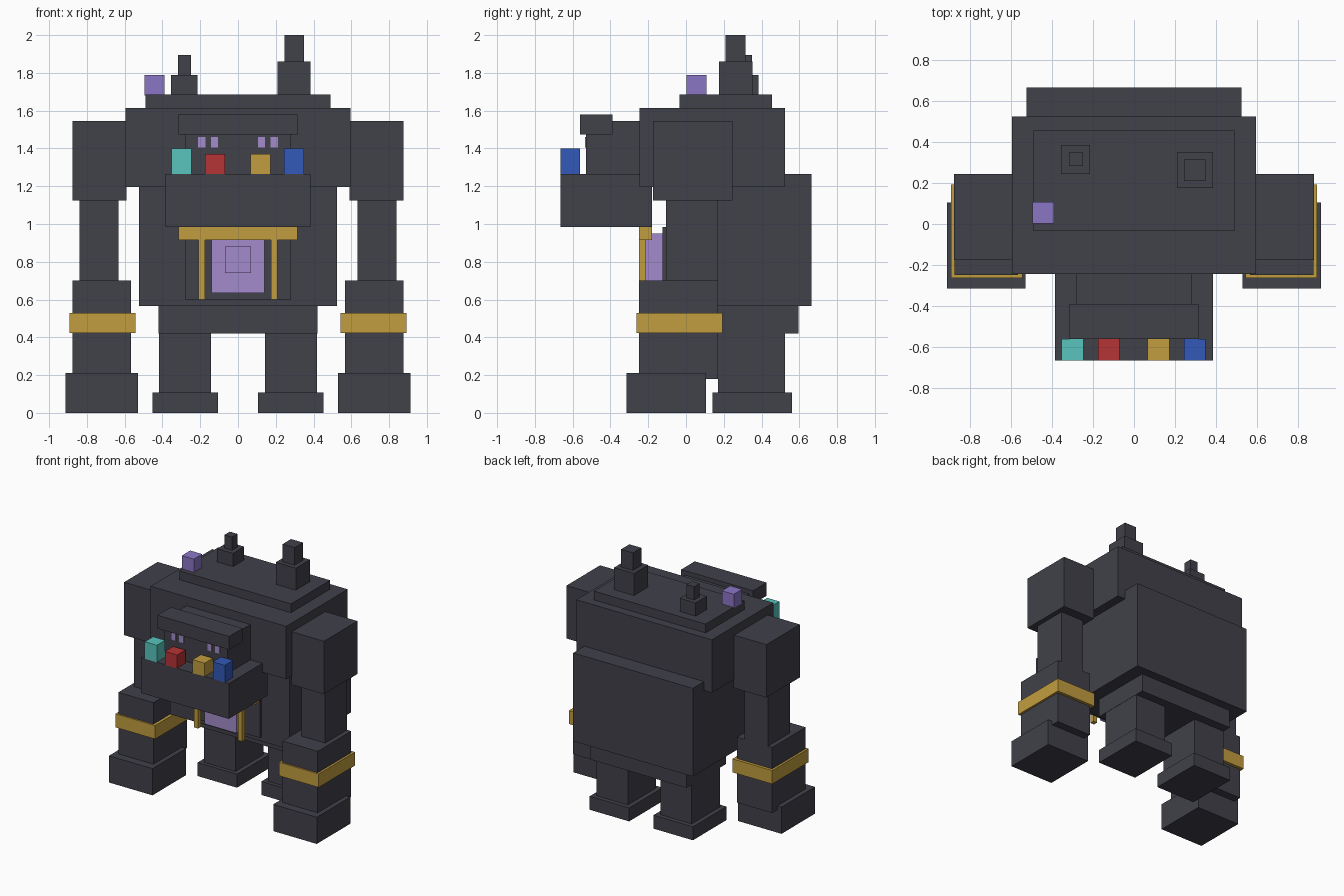
import bpy

cube = bpy.data.objects.get("Cube")
if cube:
    bpy.data.objects.remove(cube, do_unlink=True)


def make_material(name, rgb):
    mat = bpy.data.materials.new(name)
    mat.use_nodes = True
    mat.diffuse_color = (*rgb, 1)
    mat.node_tree.nodes["Principled BSDF"].inputs["Base Color"].default_value = (*rgb, 1)
    return mat


STONE = make_material("dark stone", (0.052, 0.053, 0.068))
GOLD = make_material("gold", (0.54, 0.34, 0.05))
LILAC = make_material("pale lilac", (0.37, 0.26, 0.60))
PURPLE = make_material("purple", (0.26, 0.18, 0.56))
TEAL = make_material("teal", (0.10, 0.56, 0.51))
RED = make_material("red", (0.46, 0.034, 0.037))
BLUE = make_material("blue", (0.032, 0.10, 0.48))


def box(name, x, y, z, mat=STONE):
    """Box spanning the given (low, high) ranges."""
    spans = (x, y, z)
    bpy.ops.mesh.primitive_cube_add(size=1, location=[(a + b) / 2 for a, b in spans])
    ob = bpy.context.object
    ob.name = ob.data.name = name
    ob.scale = [b - a for a, b in spans]
    bpy.ops.object.transform_apply(location=False, rotation=False, scale=True)
    ob.data.materials.append(mat)
    return ob


def centred(name, half, y, z, mat=STONE):
    return box(name, (-half, half), y, z, mat)


def pair(name, x, y, z, mat=STONE):
    box("left_" + name, x, y, z, mat)
    box("right_" + name, (-x[1], -x[0]), y, z, mat)


# Torso
centred("chest", 0.595, (-0.245, 0.525), (1.195, 1.615))
centred("shoulder_plate", 0.49, (-0.035, 0.455), (1.61, 1.685))
centred("lower_body", 0.525, (-0.105, 0.665), (0.565, 1.265))
centred("pelvis", 0.42, (0.10, 0.595), (0.42, 0.57))

# Belly shrine
centred("belly_panel", 0.28, (-0.125, -0.10), (0.60, 0.985))
centred("belly_gem", 0.14, (-0.22, -0.12), (0.635, 0.95), LILAC)
centred("belly_gem_core", 0.07, (-0.235, -0.215), (0.74, 0.88), LILAC)
centred("belly_lintel", 0.315, (-0.25, -0.18), (0.915, 0.985), GOLD)
pair("belly_post", (0.175, 0.21), (-0.25, -0.215), (0.60, 0.92), GOLD)

# Head and jaw
centred("head", 0.28, (-0.53, -0.24), (1.26, 1.545))
centred("brow", 0.315, (-0.56, -0.39), (1.475, 1.58))
centred("jaw", 0.385, (-0.665, -0.18), (0.985, 1.265))
for label, x in (("inner", 0.105), ("outer", 0.173)):
    pair(label + "_eye", (x, x + 0.038), (-0.535, -0.528), (1.405, 1.46), LILAC)

# Coloured teeth
for name, x, top, mat in (("teal_tooth", -0.30, 1.40, TEAL),
                          ("red_tooth", -0.123, 1.37, RED),
                          ("gold_tooth", 0.12, 1.37, GOLD),
                          ("blue_tooth", 0.297, 1.40, BLUE)):
    box(name, (x - 0.053, x + 0.053), (-0.665, -0.56), (1.262, top), mat)

# Arms
pair("shoulder", (0.59, 0.877), (-0.175, 0.245), (1.125, 1.545))
pair("upper_arm", (0.632, 0.838), (-0.105, 0.17), (0.69, 1.13))
pair("forearm", (0.567, 0.875), (-0.25, 0.17), (0.18, 0.70))
pair("arm_band", (0.543, 0.892), (-0.263, 0.193), (0.423, 0.53), GOLD)
pair("fist", (0.53, 0.912), (-0.315, 0.105), (0, 0.212))

# Legs
pair("leg", (0.143, 0.418), (0.17, 0.525), (0.10, 0.43))
pair("foot", (0.107, 0.453), (0.14, 0.56), (0, 0.107))

# Spires and gem on the back
box("tall_spire_base", (0.21, 0.385), (0.175, 0.352), (1.68, 1.86))
box("tall_spire_tip", (0.245, 0.35), (0.21, 0.315), (1.85, 2.0))
box("small_spire_base", (-0.355, -0.215), (0.245, 0.385), (1.68, 1.79))
box("small_spire_tip", (-0.317, -0.25), (0.283, 0.35), (1.78, 1.895))
box("top_gem", (-0.495, -0.39), (0.003, 0.108), (1.68, 1.79), PURPLE)
